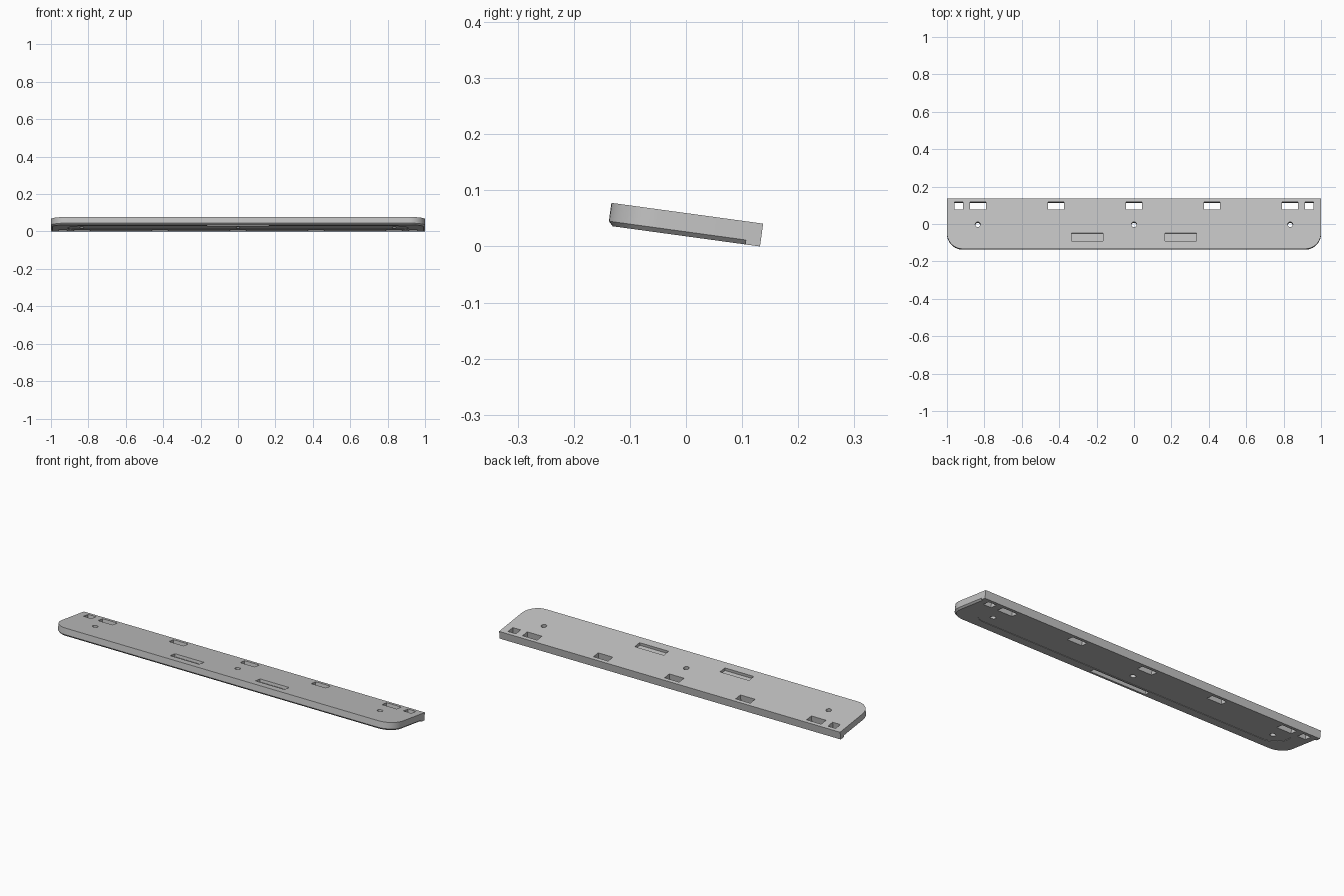
import bpy, bmesh, math
from mathutils import Matrix

cube = bpy.data.objects.get("Cube")
if cube:
    bpy.data.objects.remove(cube, do_unlink=True)

LENGTH, DEPTH, THICK = 1.0, 0.1365, 0.041   # half length, half depth, thickness
TILT = math.radians(7.8)
CHAMFER = 0.008

grey = bpy.data.materials.new("plain grey")
grey.use_nodes = True
COLOUR = (0.55, 0.55, 0.55, 1)
grey.diffuse_color = COLOUR
grey.node_tree.nodes["Principled BSDF"].inputs["Base Color"].default_value = COLOUR


def rounded(x, front, back, radius, rear_radius=0, steps=10):
    """Outline with rounded front corners and optional rounded rear ones."""
    right = []
    for r, y, start in ((radius, front + radius, -90), (rear_radius, back - rear_radius, 0)):
        for i in range(steps + 1 if r else 1):
            a = math.radians(start + 90 * i / steps)
            right.append((x - r + r * math.cos(a), y + r * math.sin(a)))
    return right + [(-px, py) for px, py in reversed(right)]


def loft(name, layers):
    """Solid through stacked (outline, z) layers."""
    bm = bmesh.new()
    rings = [[bm.verts.new((x, y, z)) for x, y in pts] for pts, z in layers]
    n = len(rings[0])
    for low, high in zip(rings, rings[1:]):
        for i in range(n):
            j = (i + 1) % n
            bm.faces.new((low[i], low[j], high[j], high[i]))
    bm.faces.new(rings[0][::-1])
    bm.faces.new(rings[-1])
    bmesh.ops.recalc_face_normals(bm, faces=bm.faces)
    mesh = bpy.data.meshes.new(name)
    bm.to_mesh(mesh)
    bm.free()
    obj = bpy.data.objects.new(name, mesh)
    bpy.context.collection.objects.link(obj)
    mesh.materials.append(grey)
    return obj


def box(name, x0, x1, y0, y1, z0, z1):
    pts = [(x0, y0), (x1, y0), (x1, y1), (x0, y1)]
    return loft(name, [(pts, z0), (pts, z1)])


def combine(target, tool, operation):
    mod = target.modifiers.new(tool.name, 'BOOLEAN')
    mod.operation, mod.solver, mod.object = operation, 'EXACT', tool
    bpy.context.view_layer.objects.active = target
    bpy.ops.object.modifier_apply(modifier=mod.name)
    bpy.data.objects.remove(tool, do_unlink=True)


# Plate with a chamfered underside edge and a full-section rear rail
outer = rounded(LENGTH, -DEPTH, 0.13, 0.085)
inner = rounded(LENGTH - CHAMFER, -DEPTH + CHAMFER, 0.13, 0.085 - CHAMFER)
plate = loft("mounting_plate", [(inner, 0), (outer, CHAMFER), (outer, THICK)])
combine(plate, box("rear_rail", -LENGTH, LENGTH, 0.11, DEPTH, 0, THICK), 'UNION')

# Shallow recess under the plate
pad = rounded(0.91, -0.075, 0.05, 0.08, 0.03)
combine(plate, loft("recess_cutter", [(pad, -0.01), (pad, 0.002)]), 'DIFFERENCE')

# Rectangular through slots along the rear
slots = [(0, 0.043), (0.417, 0.043), (0.833, 0.043), (0.938, 0.023)]
for centre, half in slots:
    for side in ((1, -1) if centre else (1,)):
        x = side * centre
        combine(plate, box("slot_cutter", x - half, x + half, 0.077, 0.117, -0.1, 0.1), 'DIFFERENCE')

# Round screw holes
ring = [(0.014 * math.cos(math.tau * i / 24), 0.014 * math.sin(math.tau * i / 24)) for i in range(24)]
for cx in (-0.835, 0, 0.835):
    pts = [(cx + x, y - 0.005) for x, y in ring]
    combine(plate, loft("hole_cutter", [(pts, -0.1), (pts, 0.1)]), 'DIFFERENCE')

# Blind pockets on top, and one between them underneath
for side in (1, -1):
    x0, x1 = sorted((side * 0.165, side * 0.335))
    combine(plate, box("top_pocket_cutter", x0, x1, -0.093, -0.052, 0.026, 0.1), 'DIFFERENCE')
combine(plate, box("lower_pocket_cutter", -0.165, 0.165, -0.115, -0.085, -0.1, 0.02), 'DIFFERENCE')

# Lean the plate so its rear edge rests on the ground
lean = Matrix.Rotation(-TILT, 4, 'X')
plate.data.transform(lean)
low = min(v.co.z for v in plate.data.vertices)
ys = [v.co.y for v in plate.data.vertices]
plate.data.transform(Matrix.Translation((0, -(min(ys) + max(ys)) / 2, -low)))

bpy.ops.object.select_all(action='DESELECT')
plate.select_set(True)
bpy.context.view_layer.objects.active = plate
bpy.ops.object.shade_smooth_by_angle(angle=math.radians(25))
